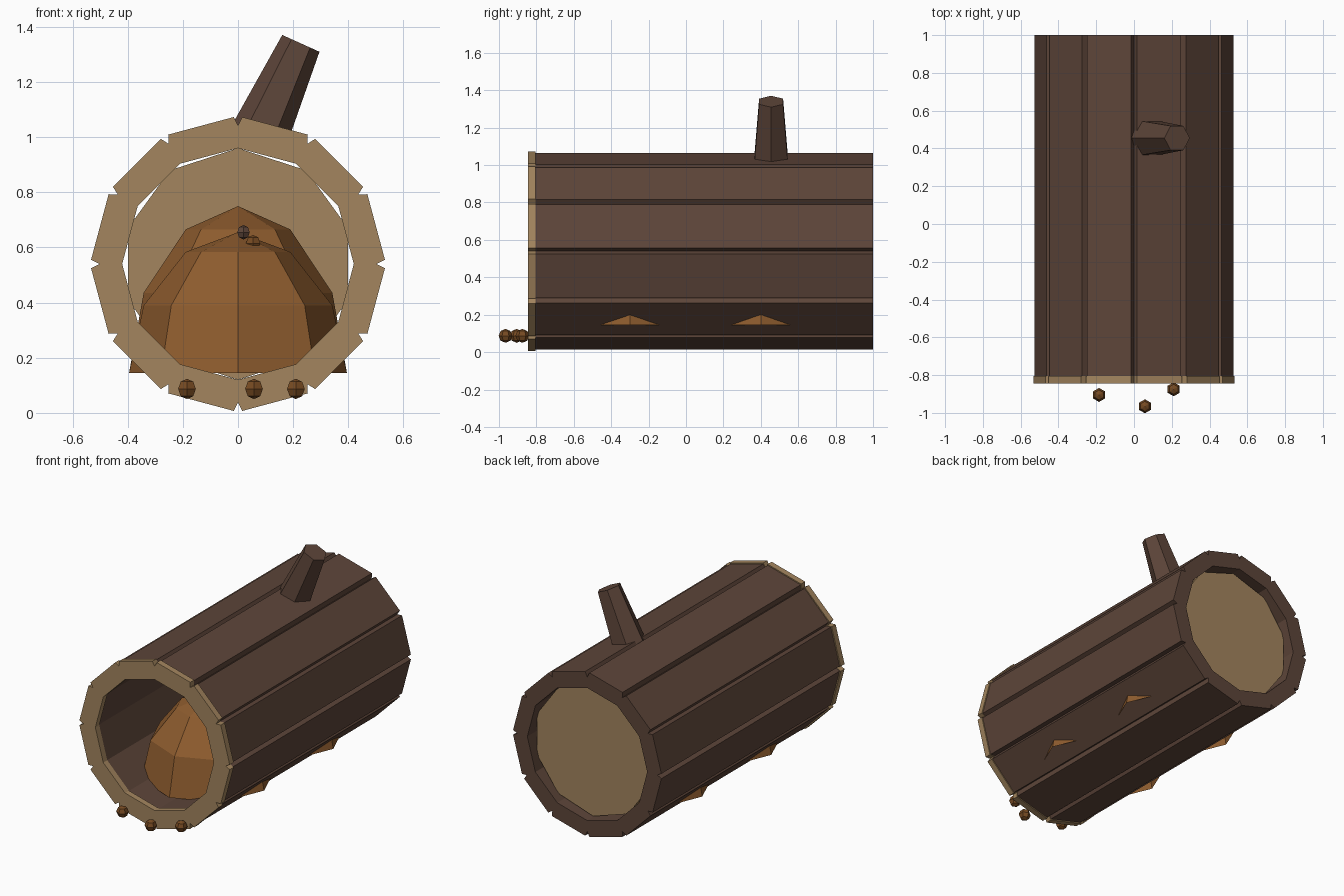
import bpy, bmesh, math
from mathutils import Vector, Matrix

cube = bpy.data.objects.get("Cube")
if cube:
    bpy.data.objects.remove(cube, do_unlink=True)


def material(name, rgb):
    lin = [((c / 255 + 0.055) / 1.055) ** 2.4 for c in rgb] + [1.0]
    m = bpy.data.materials.new(name)
    m.use_nodes = True
    m.diffuse_color = lin
    m.node_tree.nodes["Principled BSDF"].inputs["Base Color"].default_value = lin
    return m


BARK = material("bark brown", (93, 69, 57))
WOOD = material("cut wood tan", (163, 133, 94))
LEAF = material("leaf pile orange", (142, 92, 46))
NUT = material("nut brown", (118, 74, 34))

AXIS_Z = 0.54
SIDES = 12


def finish(name, bm, mat):
    bmesh.ops.recalc_face_normals(bm, faces=bm.faces)
    mesh = bpy.data.meshes.new(name)
    bm.to_mesh(mesh)
    bm.free()
    mesh.materials.append(mat)
    obj = bpy.data.objects.new(name, mesh)
    bpy.context.collection.objects.link(obj)
    return obj


def outline(radius, half_width, depth):
    """Polygon round the log axis with a V notch at each corner."""
    def corner(i, r=radius):
        a = math.tau * i / SIDES
        return Vector((r * math.sin(a), r * math.cos(a)))
    pts = []
    for i in range(SIDES):
        c = corner(i)
        pts += [c + (corner(i - 1) - c).normalized() * half_width,
                corner(i, radius - depth),
                c + (corner(i + 1) - c).normalized() * half_width]
    return pts


def tube(name, outer, inner, y0, y1, mat):
    loops = [(outline(outer, 0.016, 0.034), y0), (outline(outer, 0.016, 0.034), y1),
             (outline(inner, 0.016, 0), y1), (outline(inner, 0.016, 0), y0)]
    bm = bmesh.new()
    rows = [[bm.verts.new((p.x, y, AXIS_Z + p.y)) for p in pts] for pts, y in loops]
    n = len(rows[0])
    for k in range(4):
        a, b = rows[k], rows[(k + 1) % 4]
        for i in range(n):
            j = (i + 1) % n
            bm.faces.new((a[i], a[j], b[j], b[i]))
    return finish(name, bm, mat)


def cone(name, start, end, r1, r2, sides, mat, spin=0):
    start, end = Vector(start), Vector(end)
    axis = end - start
    turn = axis.to_track_quat("Z", "Y").to_matrix().to_4x4()
    bm = bmesh.new()
    bmesh.ops.create_cone(bm, cap_ends=True, segments=sides, radius1=r1, radius2=r2,
                          depth=axis.length,
                          matrix=Matrix.Translation((start + end) / 2) @ turn
                          @ Matrix.Rotation(spin, 4, "Z"))
    return finish(name, bm, mat)


def dome(name, y, height):
    """Open-bottomed eight-sided mound."""
    base, radius, sides = 0.145, 0.395, 8
    bm = bmesh.new()
    rows = []
    for r, h in ((1, 0), (0.866, 0.48), (0.48, 0.86)):
        rows.append([bm.verts.new((radius * r * math.cos(math.tau * i / sides),
                                   y + radius * r * math.sin(math.tau * i / sides),
                                   base + height * h)) for i in range(sides)])
    top = bm.verts.new((0, y, base + height))
    for i in range(sides):
        j = (i + 1) % sides
        for a, b in zip(rows, rows[1:]):
            bm.faces.new((a[i], a[j], b[j], b[i]))
        bm.faces.new((rows[-1][i], rows[-1][j], top))
    return finish(name, bm, LEAF)


def nut(name, pos, radius, mat):
    bm = bmesh.new()
    bmesh.ops.create_uvsphere(bm, u_segments=6, v_segments=4, radius=radius,
                              matrix=Matrix.Translation(pos))
    return finish(name, bm, mat)


# Hollow log: grooved bark, pale front rim, pale back wall
tube("bark_shell", 0.53, 0.425, -0.81, 1.0, BARK)
tube("front_rim", 0.537, 0.42, -0.845, -0.805, WOOD)
cone("back_wall", (0, 0.91, AXIS_Z), (0, 0.94, AXIS_Z), 0.42, 0.42, 10, WOOD)

# Broken branch leaning out of the top
cone("branch_stub", (0.07, 0.455, 0.99), (0.228, 0.455, 1.34), 0.107, 0.074, 6, BARK)

# Leaf mounds inside
dome("front_mound", -0.3, 0.51)
dome("rear_mound", 0.4, 0.605)

# Nuts by the opening and on the front mound
for i, (x, y) in enumerate(((-0.185, -0.905), (0.058, -0.965), (0.21, -0.875))):
    nut(f"ground_nut_{i + 1}", (x, y, 0.087), 0.037, NUT)
nut("mound_nut", (0.055, -0.38, 0.615), 0.03, NUT)
nut("mound_nut_cap", (0.02, -0.39, 0.655), 0.026, BARK)
